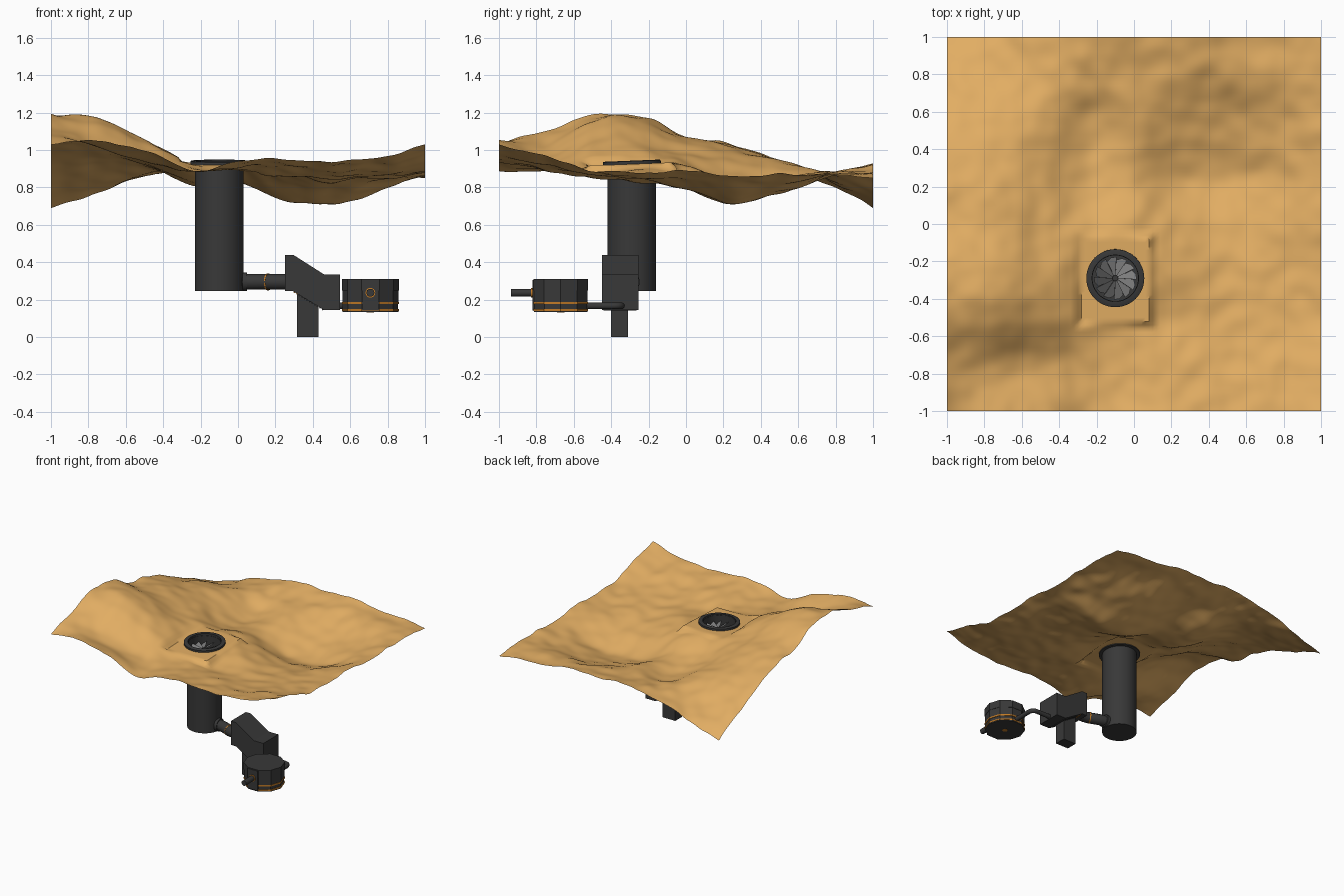
import bpy, bmesh, math
from mathutils import Vector, Matrix, noise

if "Cube" in bpy.data.objects:
    bpy.data.objects.remove(bpy.data.objects["Cube"])


def material(name, rgb):
    m = bpy.data.materials.new(name)
    m.diffuse_color = (*rgb, 1)
    m.use_nodes = True
    m.node_tree.nodes["Principled BSDF"].inputs["Base Color"].default_value = m.diffuse_color
    return m


SAND = material("sand", (0.76, 0.42, 0.125))
DARK = material("dark_metal", (0.04, 0.04, 0.04))
ORANGE = material("orange_trim", (0.55, 0.2, 0.02))
GREY = material("blade_grey", (0.2, 0.2, 0.2))


def finish(name, bm, mat, smooth=False):
    me = bpy.data.meshes.new(name)
    bm.to_mesh(me)
    bm.free()
    ob = bpy.data.objects.new(name, me)
    bpy.context.collection.objects.link(ob)
    me.materials.append(mat)
    if smooth:
        bpy.ops.object.select_all(action='DESELECT')
        ob.select_set(True)
        bpy.context.view_layer.objects.active = ob
        bpy.ops.object.shade_smooth_by_angle(angle=math.radians(40))
    return ob


def box(name, lo, hi, mat=DARK, rot=None):
    bm = bmesh.new()
    lo, hi = Vector(lo), Vector(hi)
    m = Matrix.Translation((lo + hi) / 2) @ (rot or Matrix()) @ Matrix.Diagonal((*(hi - lo), 1))
    bmesh.ops.create_cube(bm, size=1, matrix=m)
    return finish(name, bm, mat)


def extrude(name, outline, vec, mat):
    bm = bmesh.new()
    f = bm.faces.new([bm.verts.new(p) for p in outline])
    r = bmesh.ops.extrude_face_region(bm, geom=[f])
    bmesh.ops.translate(bm, vec=vec, verts=[v for v in r['geom'] if isinstance(v, bmesh.types.BMVert)])
    bmesh.ops.recalc_face_normals(bm, faces=bm.faces)
    return finish(name, bm, mat)


def prism(name, centre, radius, z0, z1, sides, mat=DARK):
    angs = [2 * math.pi * i / sides for i in range(sides)]
    ring = [(centre[0] + radius * math.cos(a), centre[1] + radius * math.sin(a), z0) for a in angs]
    return extrude(name, ring, (0, 0, z1 - z0), mat)


def lathe(name, profile, matrix, mat, sides=48, closed=False):
    bm = bmesh.new()
    vs = [bm.verts.new((r, 0, z)) for r, z in profile]
    es = [bm.edges.new(p) for p in zip(vs, vs[1:])]
    if closed:
        es.append(bm.edges.new((vs[-1], vs[0])))
    bmesh.ops.spin(bm, geom=vs + es, cent=(0, 0, 0), axis=(0, 0, 1), angle=2 * math.pi, steps=sides)
    bmesh.ops.remove_doubles(bm, verts=bm.verts, dist=1e-5)
    bmesh.ops.recalc_face_normals(bm, faces=bm.faces)
    bmesh.ops.transform(bm, matrix=matrix, verts=bm.verts)
    return finish(name, bm, mat, True)


def pipe(name, pts, radius, mat=DARK):
    cu = bpy.data.curves.new(name, 'CURVE')
    cu.dimensions = '3D'
    cu.bevel_depth, cu.bevel_resolution, cu.use_fill_caps = radius, 3, True
    sp = cu.splines.new('NURBS')
    sp.points.add(len(pts) - 1)
    for p, co in zip(sp.points, pts):
        p.co = (*co, 1)
    sp.use_endpoint_u, sp.order_u, sp.resolution_u = True, 3, 8
    ob = bpy.data.objects.new(name, cu)
    bpy.context.collection.objects.link(ob)
    cu.materials.append(mat)
    return ob


# Terrain: heights every 0.25 units, front row first, left to right
HEIGHTS = [
    [1.03, 1.05, 1.00, .89, .94, .95, .94, .96, 1.03],
    [1.10, 1.02, .94, .89, .90, .91, .89, .92, .97],
    [1.19, 1.15, 1.04, .93, .89, .86, .85, .87, .89],
    [1.18, 1.15, 1.04, .93, .92, .88, .83, .85, .88],
    [1.07, 1.06, .98, .91, .91, .83, .79, .83, .89],
    [1.03, 1.01, .94, .83, .83, .73, .71, .78, .86],
    [.94, .95, .92, .81, .85, .79, .77, .81, .87],
    [.82, .85, .88, .87, .88, .87, .86, .87, .87],
    [.69, .77, .86, .91, .92, .92, .90, .88, .85]]
TX, TY = -0.10, -0.29


def spline(vals, t):
    i = min(int(t), len(vals) - 2)
    f = t - i
    b, c = vals[i], vals[i + 1]
    a = vals[i - 1] if i else 2 * b - c
    d = vals[i + 2] if i + 2 < len(vals) else 2 * c - b
    return b + .5 * f * (c - a + f * (2 * a - 5 * b + 4 * c - d + f * (3 * (b - c) + d - a)))


def ground(x, y):
    z = spline([spline(row, (x + 1) * 4) for row in HEIGHTS], (y + 1) * 4)
    z += .018 * noise.noise((x * 4, y * 4, 1)) + .011 * noise.noise((x * 9, y * 9, 4))
    # levelled pad around the shaft
    out = max(-.28 - x, x - .08, -.52 - y, y + .075, 0)
    k = max(0, 1 - out / .035)
    return z * (1 - k) + (.925 + .04 * (y - TY)) * k


bm = bmesh.new()
bmesh.ops.create_grid(bm, x_segments=100, y_segments=100, size=1)
for v in bm.verts:
    v.co.z = ground(v.co.x, v.co.y)
axis = Vector((TX, TY))
bmesh.ops.delete(bm, geom=[f for f in bm.faces if (f.calc_center_median().xy - axis).length < .14], context='FACES')
for v in bm.verts:
    d = v.co.xy - axis
    if v.is_boundary and d.length < .25:
        v.co.xy = axis + d.normalized() * .142
finish("terrain", bm, SAND, True)

# Shaft, rim and fan
lathe("shaft", [(0, .245), (.13, .245), (.13, .93), (.122, .93), (.122, .82), (0, .82)],
      Matrix.Translation((TX, TY, 0)), DARK)
tilt = Matrix.Translation((TX, TY, .938)) @ Matrix.Rotation(.04, 4, 'X')
lathe("shaft_rim", [(.124, -.02), (.155, -.02), (.155, .002), (.15, .005), (.124, .005)], tilt, DARK, closed=True)
N = 12
bm = bmesh.new()
for i in range(N):
    a = 2 * math.pi * i / N
    pts = [(.014, 0, .008), (.115, -.06, .02), (.112, .2, .002), (.098, .46, -.014), (.014, .5, -.006)]
    bm.faces.new([bm.verts.new((TX + r * math.cos(a + da), TY + r * math.sin(a + da), .87 + dz)) for r, da, dz in pts])
finish("fan_blades", bm, GREY)
prism("fan_hub", (TX, TY), .016, .82, .885, 16)

# Pipe from shaft to hopper
pipe("outlet_pipe", [(-.02, -.29, .295), (.06, -.30, .295), (.12, -.32, .295), (.19, -.35, .295), (.28, -.35, .295)], .043)
turn = Matrix.Rotation(math.radians(-25), 4, 'Z') @ Matrix.Rotation(math.radians(90), 4, 'Y')
lathe("outlet_band", [(.035, -.004), (.045, -.004), (.045, .004), (.035, .004)],
      Matrix.Translation((.16, -.334, .295)) @ turn, ORANGE, 24, True)
lathe("outlet_collar", [(.035, -.012), (.05, -.012), (.05, .012), (.035, .012)],
      Matrix.Translation((.035, -.297, .295)) @ Matrix.Rotation(math.radians(90), 4, 'Y'), DARK, 24, True)

# Hopper: extruded side profile, ribs under its slope, and leg
prof = [(.25, .44), (.295, .44), (.46, .335), (.545, .335), (.545, .145), (.46, .145), (.295, .245), (.25, .245)]
extrude("hopper", [(x, -.45, z) for x, z in prof], (0, .195, 0), DARK)
for i in range(12):
    t = (i + .5) / 12
    x, z = .295 + .165 * t, .245 - .10 * t
    box(f"hopper_rib_{i}", (x - .004, -.44, z - .005), (x + .004, -.265, z + .005), ORANGE if i < 2 else DARK,
        Matrix.Rotation(.54, 4, 'Y'))
box("hopper_leg", (.315, -.40, 0), (.43, -.31, .25))

# Drum: ten-sided stack with orange bands
C = (.708, -.67)
for name, rad, z0, z1, mat in [("drum_base", .15, .133, .14, DARK), ("drum_bottom_band", .153, .14, .15, ORANGE),
                               ("drum_lower", .148, .15, .176, DARK), ("drum_middle_band", .153, .176, .188, ORANGE),
                               ("drum_body", .15, .188, .25, DARK), ("drum_lid", .153, .25, .31, DARK)]:
    prism(name, C, rad, z0, z1, 10, mat)
prism("drum_foot", C, .02, .13, .14, 12, ORANGE)
box("drum_front_panel", (.662, -.822, .142), (.754, -.79, .305))
pipe("drum_nozzle", [(.708, -.80, .237), (.708, -.86, .237), (.708, -.935, .237)], .022)
lathe("nozzle_ring", [(.02, -.006), (.026, -.006), (.026, .006), (.02, .006)],
      Matrix.Translation((.708, -.824, .237)) @ Matrix.Rotation(math.radians(90), 4, 'X'), ORANGE, 24, True)
pipe("link_pipe", [(.708, -.54, .167), (.708, -.44, .167), (.708, -.345, .167), (.62, -.345, .167), (.53, -.345, .167)], .018)
